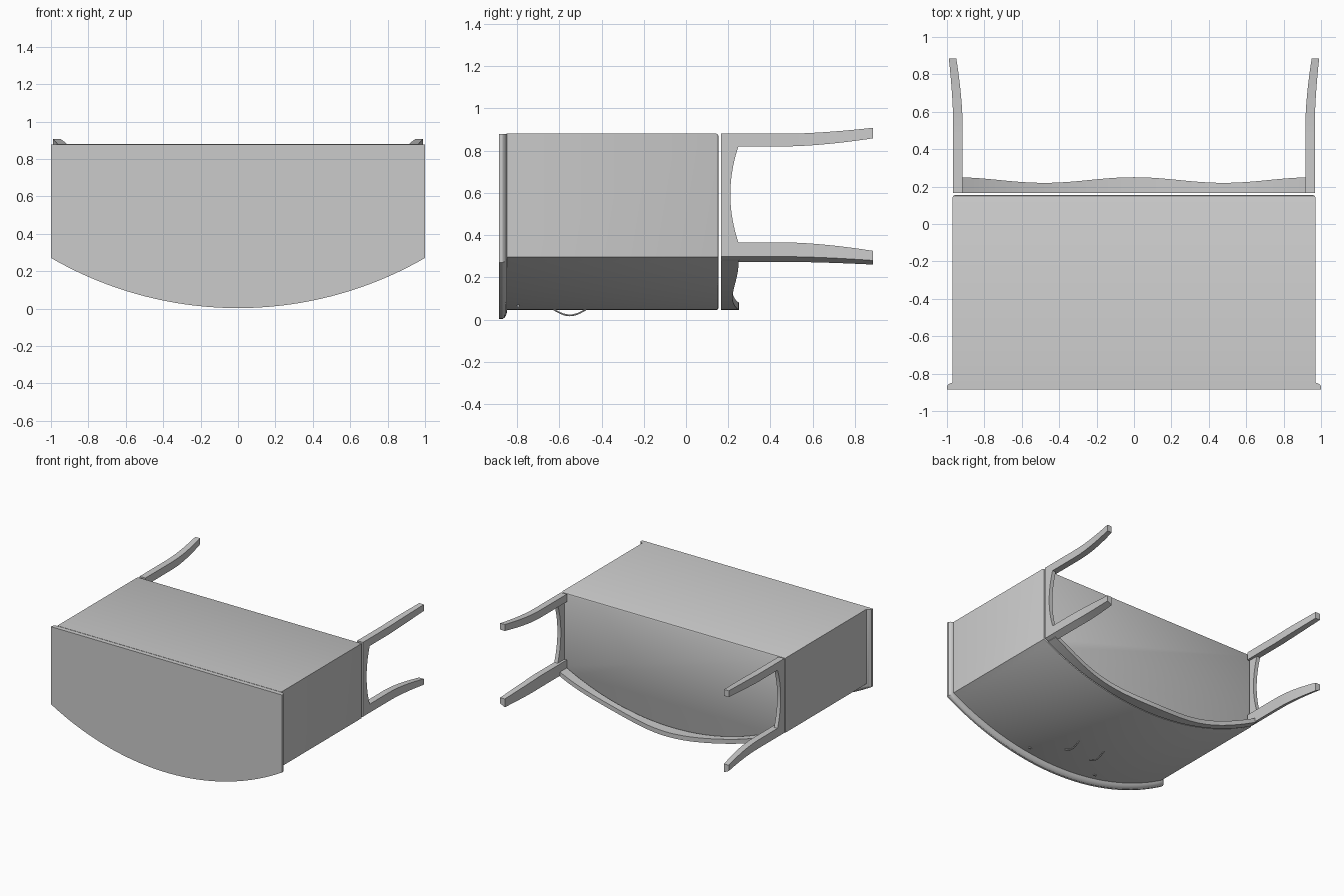
import bpy, bmesh, math
from math import sqrt, cos, pi

if "Cube" in bpy.data.objects:
    bpy.data.objects.remove(bpy.data.objects["Cube"])


def loft(name, sections, angle=30):
    """Solid skin through equal-length loops, capped at both ends."""
    bm = bmesh.new()
    rings = [[bm.verts.new(p) for p in s] for s in sections]
    n = len(rings[0])
    for a, b in zip(rings, rings[1:]):
        for i in range(n):
            j = (i + 1) % n
            bm.faces.new((a[i], a[j], b[j], b[i]))
    bm.faces.new(rings[0])
    bm.faces.new(rings[-1])
    bmesh.ops.recalc_face_normals(bm, faces=bm.faces)
    me = bpy.data.meshes.new(name)
    bm.to_mesh(me)
    bm.free()
    ob = bpy.data.objects.new(name, me)
    bpy.context.collection.objects.link(ob)
    bpy.context.view_layer.objects.active = ob
    ob.select_set(True)
    bpy.ops.object.shade_smooth_by_angle(angle=math.radians(angle))
    ob.select_set(False)
    return ob


def bow(x, z0, r=2.0):
    """Height of the bowed front at x."""
    return z0 + r - sqrt(r * r - x * x)


def outline(y, half, z0, back=0.88, n=48):
    """Flat back, straight sides, bowed front."""
    xs = [-half + 2 * half * i / n for i in range(n + 1)]
    return [(x, y, bow(x, z0)) for x in xs] + [(half, y, back), (-half, y, back)]


def smooth(t):
    t = max(0.0, min(1.0, t))
    return t ** 1.6


# Top slab with a rounded-under edge
slab = [(-0.885, 0), (-0.868, 0), (-0.859, 0.006), (-0.852, 0.017), (-0.848, 0.03)]
loft("top_slab", [outline(y, 1 - d, 0.003 + d, 0.878) for y, d in slab])

# Bow-fronted case with softened lower edge
case = [(-0.85, 0), (0.143, 0), (0.151, 0.004), (0.155, 0.012)]
body = loft("case_body", [outline(y, 0.97 - d, 0.045 + d, 0.88 - d) for y, d in case])

# Bowed front apron with a wavy lower edge
sections = []
for i in range(65):
    x = -0.94 + 1.88 * i / 64
    edge = 0.235 + 0.015 * cos(2 * pi * min(abs(x), 0.94) / 0.96)
    z = bow(x, 0.045)
    sections.append([(x, 0.165, z), (x, edge, z), (x, edge, z + 0.035), (x, 0.165, z + 0.035)])
loft("front_apron", sections)

ys = [0.165] + [0.45 + 0.435 * i / 12 for i in range(13)]
for s, side in ((-1, "left"), (1, "right")):
    # Flared back and front legs
    back, front = [], []
    for y in ys:
        tz, tx = smooth((y - 0.48) / 0.405), smooth((y - 0.55) / 0.335)
        xo, xi = s * (0.967 + 0.023 * tx), s * (0.917 + 0.033 * tx)
        lo, hi = 0.82 + 0.038 * tz, 0.88 + 0.028 * tz
        back.append([(xo, y, lo), (xo, y, hi), (xi, y, hi), (xi, y, lo)])
        dz = 0.018 * tz
        front.append([(xo, y, 0.298 - dz), (xo, y, 0.365 - 2.2 * dz),
                      (xi, y, 0.365 - 2.2 * dz), (xi, y, 0.273 - 0.7 * dz)])
    loft(side + "_back_leg", back)
    loft(side + "_front_leg", front)

    # Side apron with an arched lower edge
    sections = []
    for i in range(25):
        t = i / 24
        z, edge = 0.36 + 0.465 * t, 0.21 + 0.04 * (2 * t - 1) ** 2
        a, b = s * 0.967, s * 0.937
        sections.append([(a, 0.165, z), (a, edge, z), (b, edge, z), (b, 0.165, z)])
    loft(side + "_side_apron", sections)

    # Slim bowed pull on the front
    sections = []
    for i in range(13):
        t = i / 12
        y, z, x = -0.63 + 0.16 * t, 0.05 - 0.03 * math.sin(pi * t), s * 0.115
        sections.append([(x + 0.005 * cos(k * pi / 3), y, z + 0.005 * math.sin(k * pi / 3))
                         for k in range(6)])
    loft(side + "_pull", sections)

    # Small upper catch
    x = s * 0.3
    z = bow(x, 0.045)
    loft(side + "_catch", [[(x + i, y, z - 0.007), (x + i, y, z + 0.01)][::1] +
                           [(x + i, y + 0.012, z + 0.01), (x + i, y + 0.012, z - 0.007)]
                           for i, y in ((-0.012, -0.8), (0.012, -0.8))])
